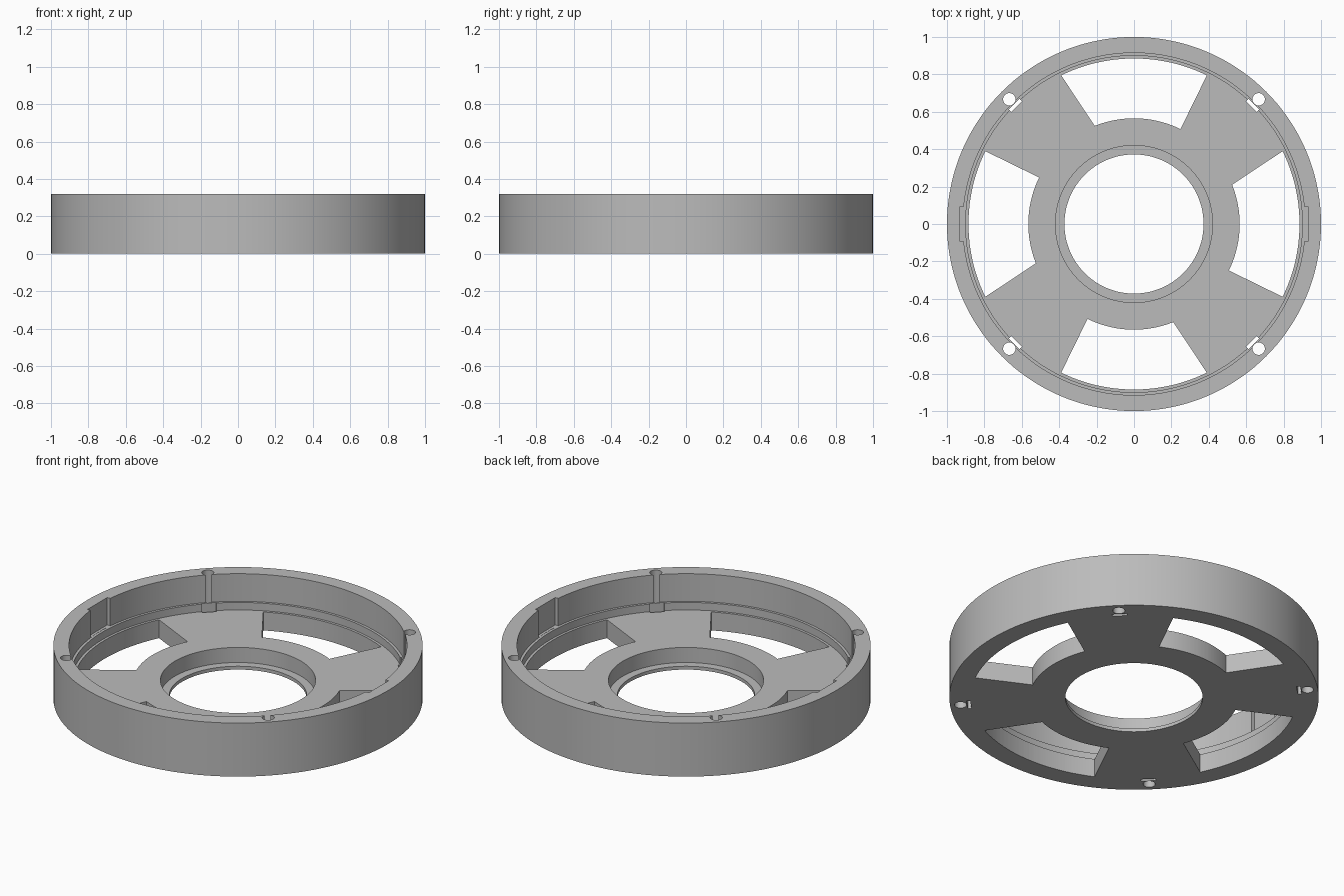
import bpy, bmesh
from math import sin, cos, pi, radians
from mathutils import Matrix, Vector

if "Cube" in bpy.data.objects:
    bpy.data.objects.remove(bpy.data.objects["Cube"])

SEGMENTS = 144
HEIGHT = 0.32
FLOOR = 0.11
LEDGE = 0.155

grey = bpy.data.materials.new("plain grey")
grey.use_nodes = True
grey.diffuse_color = (0.5, 0.5, 0.5, 1)
grey.node_tree.nodes["Principled BSDF"].inputs["Base Color"].default_value = (0.5, 0.5, 0.5, 1)


def make_object(name, bm):
    bmesh.ops.recalc_face_normals(bm, faces=bm.faces)
    mesh = bpy.data.meshes.new(name)
    bm.to_mesh(mesh)
    bm.free()
    obj = bpy.data.objects.new(name, mesh)
    bpy.context.collection.objects.link(obj)
    mesh.materials.append(grey)
    return obj


def prism(bm, outline, z0, z1):
    """Closed vertical prism over a flat outline."""
    low = [bm.verts.new((x, y, z0)) for x, y in outline]
    high = [bm.verts.new((x, y, z1)) for x, y in outline]
    bm.faces.new(low[::-1])
    bm.faces.new(high)
    for i in range(len(low)):
        j = (i + 1) % len(low)
        bm.faces.new((low[i], low[j], high[j], high[i]))


def arc(radius, start, end, steps):
    angles = [radians(start + (end - start) * i / steps) for i in range(steps + 1)]
    return [(radius * cos(a), radius * sin(a)) for a in angles]


def turned(outline, degrees):
    turn = Matrix.Rotation(radians(degrees), 2)
    return [tuple(turn @ Vector(p)) for p in outline]


def rectangle(x0, x1, half):
    return [(x0, -half), (x1, -half), (x1, half), (x0, half)]


# Stepped ring: bearing lip, floor, ledge and outer wall turned round the axis
profile = [(0.372, 0), (1, 0), (1, HEIGHT), (0.915, HEIGHT), (0.915, LEDGE),
           (0.9, LEDGE), (0.9, FLOOR), (0.42, FLOOR), (0.42, 0.02), (0.372, 0.02)]
bm = bmesh.new()
rings = []
for i in range(SEGMENTS):
    a = 2 * pi * i / SEGMENTS
    rings.append([bm.verts.new((r * cos(a), r * sin(a), z)) for r, z in profile])
for i in range(SEGMENTS):
    a, b = rings[i], rings[(i + 1) % SEGMENTS]
    for k in range(len(profile)):
        n = (k + 1) % len(profile)
        bm.faces.new((a[k], b[k], b[n], a[n]))
housing = make_object("round_housing", bm)

# Cutters: four windows, screw holes and slots, and two side notches
window = arc(0.885, 63.9, 116.1, 24) + arc(0.565, 111.8, 63.9, 20)
hole = [(0.943 + x, y) for x, y in arc(0.033, 0, 345, 23)]
slot = rectangle(0.887, 0.907, 0.04)
notch = rectangle(0.89, 0.93, 0.093)
bm = bmesh.new()
for quarter in range(4):
    prism(bm, turned(window, 90 * quarter), -0.1, 0.2)
    prism(bm, turned(hole, 45 + 90 * quarter), -0.1, 0.5)
    prism(bm, turned(slot, 45 + 90 * quarter), -0.1, 0.2)
for side in range(2):
    prism(bm, turned(notch, 180 * side), LEDGE + 0.001, 0.5)
cutter = make_object("opening_cutter", bm)
cutter.hide_render = True

cut = housing.modifiers.new("openings", 'BOOLEAN')
cut.operation = 'DIFFERENCE'
cut.solver = 'EXACT'
cut.object = cutter
bpy.ops.object.select_all(action='DESELECT')
bpy.context.view_layer.objects.active = housing
housing.select_set(True)
bpy.ops.object.modifier_apply(modifier=cut.name)
bpy.data.objects.remove(cutter)
bpy.ops.object.shade_smooth_by_angle(angle=radians(30))
